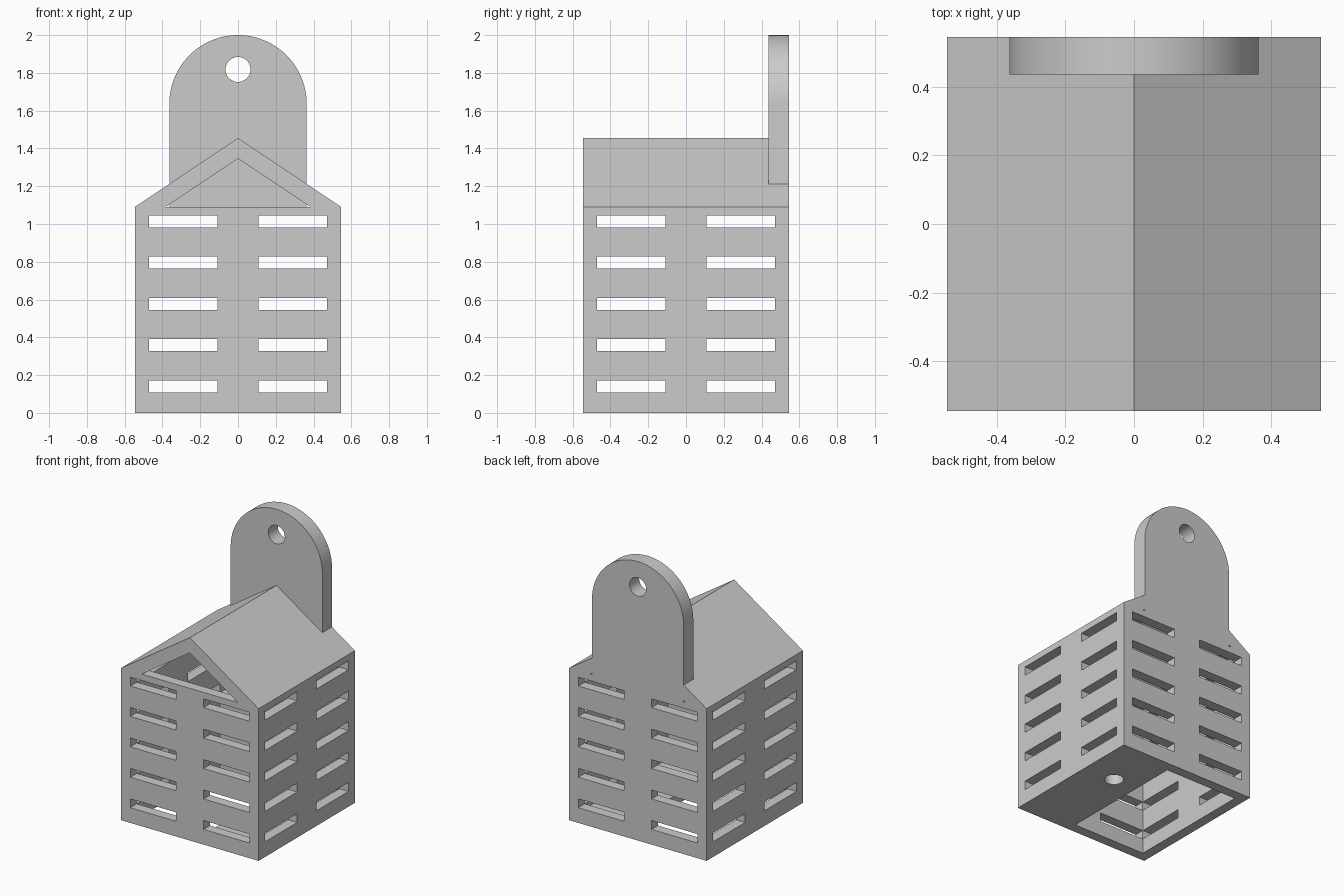
import bpy, bmesh, math

cube = bpy.data.objects.get("Cube")
if cube:
    bpy.data.objects.remove(cube, do_unlink=True)

# Sizes: the outer box, wall, roof and hanger
HALF, WALL, EAVE, RIDGE = 0.5455, 0.0727, 1.091, 1.4545
INNER = HALF - WALL
ROOF_IN, APEX = 0.382, 1.3455
TAB_R, TAB_Z, TAB_Y = 0.3636, 1.6364, 0.4364

grey = bpy.data.materials.new("plain_grey")
grey.diffuse_color = (0.6, 0.6, 0.6, 1)
grey.use_nodes = True
grey.node_tree.nodes["Principled BSDF"].inputs["Base Color"].default_value = (0.6, 0.6, 0.6, 1)


def finish(name, bm):
    bmesh.ops.recalc_face_normals(bm, faces=bm.faces)
    mesh = bpy.data.meshes.new(name)
    bm.to_mesh(mesh)
    bm.free()
    mesh.materials.append(grey)
    obj = bpy.data.objects.new(name, mesh)
    bpy.context.collection.objects.link(obj)
    return obj


def prism(name, profile, y0, y1):
    """Extrude an x-z outline along y."""
    bm = bmesh.new()
    face = bm.faces.new([bm.verts.new((x, y0, z)) for x, z in profile])
    ext = bmesh.ops.extrude_face_region(bm, geom=[face])
    moved = [v for v in ext["geom"] if isinstance(v, bmesh.types.BMVert)]
    bmesh.ops.translate(bm, verts=moved, vec=(0, y1 - y0, 0))
    return finish(name, bm)


def box(name, x0, x1, y0, y1, z0, z1):
    return prism(name, [(x0, z0), (x1, z0), (x1, z1), (x0, z1)], y0, y1)


def circle(cx, cz, r, n=48):
    return [(cx + r * math.cos(2 * math.pi * i / n),
             cz + r * math.sin(2 * math.pi * i / n)) for i in range(n)]


def combine(target, tool, operation="DIFFERENCE"):
    mod = target.modifiers.new("cut", "BOOLEAN")
    mod.operation, mod.solver, mod.object = operation, "EXACT", tool
    bpy.context.view_layer.objects.active = target
    bpy.ops.object.modifier_apply(modifier=mod.name)
    bpy.data.objects.remove(tool, do_unlink=True)


# Gabled body, hollowed and open underneath
house = prism("house_body", [(-HALF, 0), (HALF, 0), (HALF, EAVE), (0, RIDGE), (-HALF, EAVE)],
              -HALF, HALF)
combine(house, box("cavity", -INNER, INNER, -INNER, INNER, -0.1, EAVE + 0.001))
combine(house, prism("gable_opening", [(-ROOF_IN, EAVE), (ROOF_IN, EAVE), (0, APEX)], -0.7, 0.7))

# Vent slots through opposite walls
for row in range(5):
    z = 0.1091 + row * 0.2182
    for side in (-1, 1):
        a, b = sorted((side * 0.1091, side * (INNER - 0.0005)))
        combine(house, box("slot", a, b, -0.7, 0.7, z, z + 0.0636))
        combine(house, box("slot", -0.7, 0.7, a, b, z, z + 0.0636))

# Half floor with a round hole
floor = box("floor_plate", 0.1091, INNER, -INNER, INNER, 0, WALL)
drill = prism("drill", circle(0, 0, 0.064), -0.2, 0.2)
drill.rotation_euler.x = math.pi / 2
drill.location = (0.30, 0.15, 0)
bpy.context.view_layer.update()
combine(floor, drill)

# Rounded hanging tab at the back
arc = [(TAB_R * math.cos(math.pi * i / 48), TAB_Z + TAB_R * math.sin(math.pi * i / 48))
       for i in range(49)]
tab = prism("hanging_tab", [(-TAB_R, EAVE), (TAB_R, EAVE)] + arc, TAB_Y, HALF)
combine(tab, prism("drill", circle(0, 1.8182, 0.066), 0.3, 0.7))

for obj in (house, floor, tab):
    bpy.ops.object.select_all(action="DESELECT")
    obj.select_set(True)
    bpy.context.view_layer.objects.active = obj
    bpy.ops.object.shade_smooth_by_angle(angle=math.radians(30))
